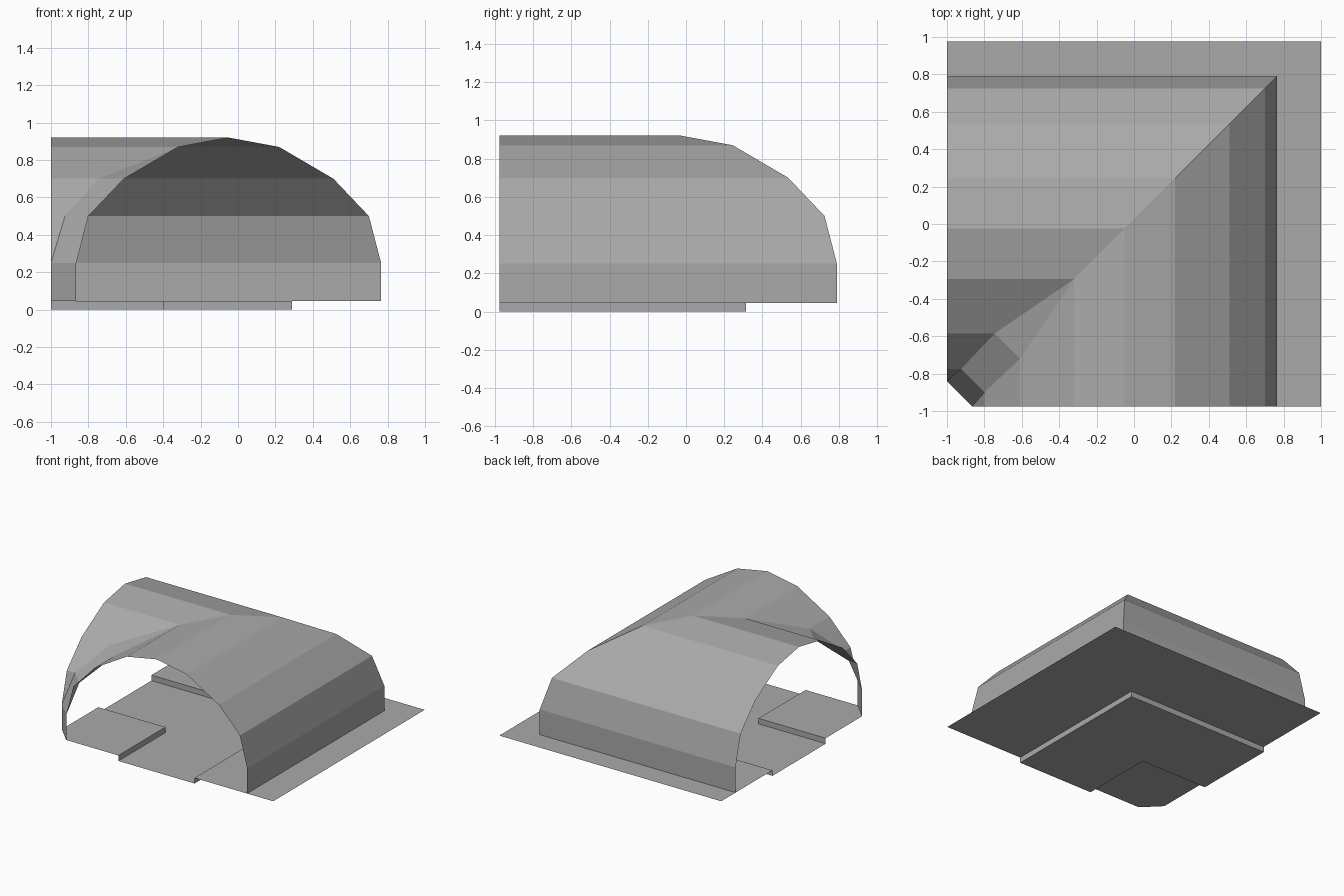
import bpy
import bmesh

cube = bpy.data.objects.get("Cube")
if cube:
    bpy.data.objects.remove(cube, do_unlink=True)

LEFT_END, FRONT_END, BACK_END = -1.0, -0.975, 0.975
SHIFT = 0.025          # y of the side arm relative to x of the front arm


def make_material(name, rgb):
    mat = bpy.data.materials.new(name)
    mat.use_nodes = True
    color = (*rgb, 1.0)
    mat.diffuse_color = color
    bsdf = next(n for n in mat.node_tree.nodes if n.type == 'BSDF_PRINCIPLED')
    bsdf.inputs["Base Color"].default_value = color
    return mat


def sweep_corner(name, section, mat):
    """Sweep a section of (x, z, chamfer) rows, outer to inner, round the mitred bend."""
    bm = bmesh.new()
    rows = []
    for x, z, cut in section:
        y = min(x + SHIFT, BACK_END)
        path = [(LEFT_END, y), (x - cut, y), (x, y - cut), (x, FRONT_END)]
        rows.append([(px, py, z) for px, py in path])

    verts = {}

    def vert(p):
        key = tuple(round(c, 3) for c in p)
        if key not in verts:
            verts[key] = bm.verts.new(key)
        return verts[key]

    for outer, inner in zip(rows, rows[1:]):
        for k in range(len(outer) - 1):
            loop = [inner[k], inner[k + 1], outer[k + 1], outer[k]]
            corners = list(dict.fromkeys(vert(p) for p in loop))
            if len(corners) >= 3:
                bm.faces.new(corners)

    mesh = bpy.data.meshes.new(name)
    bm.to_mesh(mesh)
    bm.free()
    mesh.materials.append(mat)
    obj = bpy.data.objects.new(name, mesh)
    bpy.context.collection.objects.link(obj)
    return obj


grey = make_material("plain grey", (0.4, 0.4, 0.4))
FLOOR = 0.045

# Vaulted tunnel shell, with the inside of the bend chamfered
vault = [
    (0.765, FLOOR, 0), (0.765, 0.25, 0), (0.70, 0.50, 0), (0.51, 0.70, 0),
    (0.22, 0.87, 0), (-0.05, 0.92, 0), (-0.32, 0.87, 0),
    (-0.61, 0.70, 0.135), (-0.80, 0.50, 0.125),
    (-0.865, 0.25, 0.135), (-0.865, FLOOR, 0.135),
]
sweep_corner("tunnel_vault", vault, grey)

# Outer ledge, sunken track bed and raised inner ledge
sweep_corner("outer_ledge", [(1.0, FLOOR, 0), (0.29, FLOOR, 0)], grey)
sweep_corner("sunken_bed", [(0.29, FLOOR, 0), (0.29, 0, 0),
                            (-0.395, 0, 0), (-0.395, FLOOR, 0)], grey)
sweep_corner("inner_ledge", [(-0.395, FLOOR, 0), (-0.865, FLOOR, 0.135)], grey)
